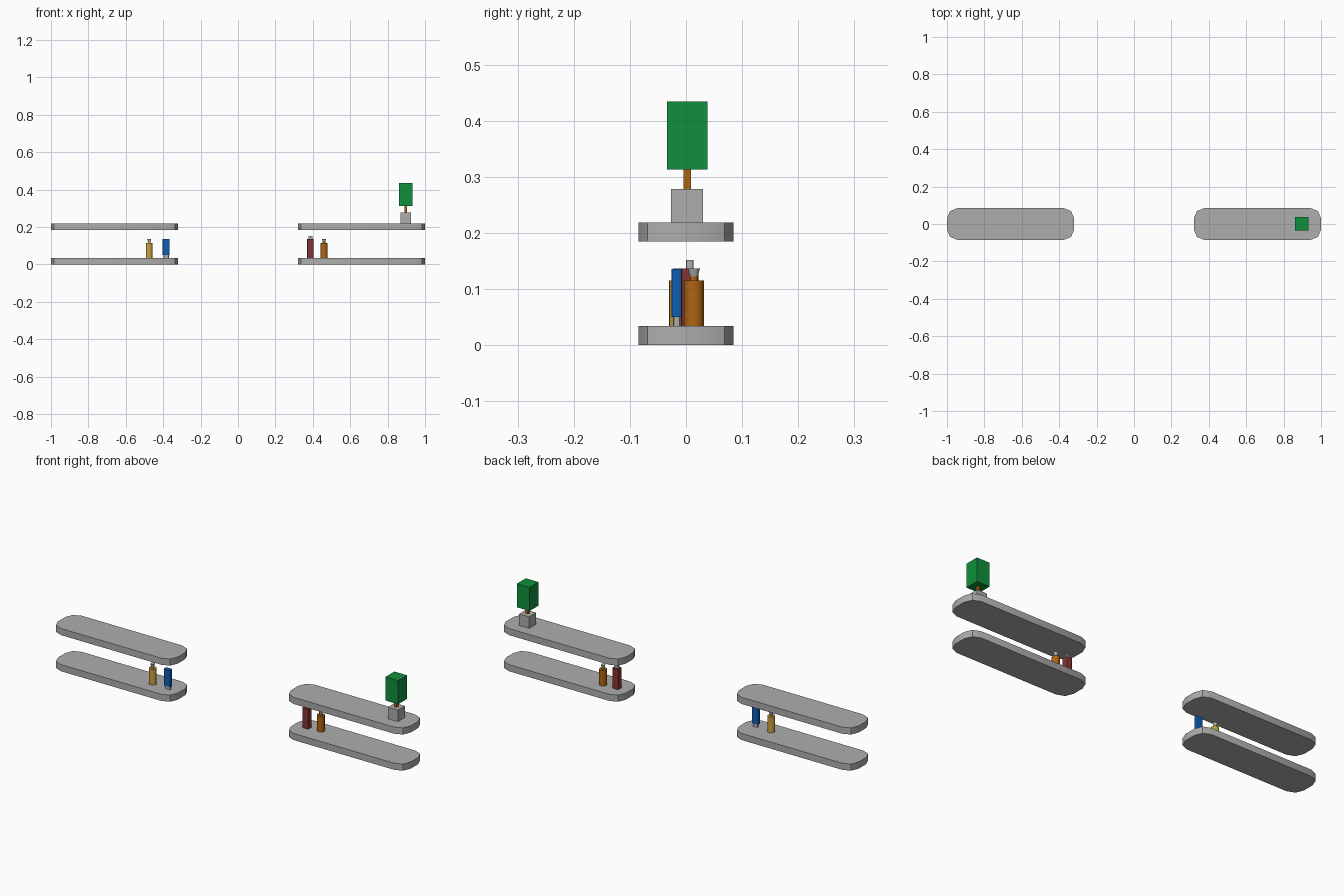
import bpy, bmesh, math

if "Cube" in bpy.data.objects:
    bpy.data.objects.remove(bpy.data.objects["Cube"])


def material(name, rgb):
    m = bpy.data.materials.new(name)
    m.diffuse_color = (*rgb, 1)
    m.use_nodes = True
    m.node_tree.nodes["Principled BSDF"].inputs["Base Color"].default_value = m.diffuse_color
    return m


GREY = material("light_grey", (0.42, 0.42, 0.42))
GREEN = material("leaf_green", (0.005, 0.28, 0.045))
BLUE = material("blue", (0.005, 0.11, 0.45))
YELLOW = material("yellow", (0.57, 0.37, 0.05))
ORANGE = material("amber", (0.43, 0.13, 0.006))
RED = material("dark_red", (0.24, 0.035, 0.035))


def finish(bm, name, mat):
    bmesh.ops.recalc_face_normals(bm, faces=bm.faces)
    me = bpy.data.meshes.new(name)
    bm.to_mesh(me)
    bm.free()
    me.materials.append(mat)
    ob = bpy.data.objects.new(name, me)
    bpy.context.collection.objects.link(ob)
    bpy.ops.object.select_all(action='DESELECT')
    ob.select_set(True)
    bpy.context.view_layer.objects.active = ob
    bpy.ops.object.shade_smooth_by_angle(angle=math.radians(32))
    return ob


def box(name, x, y, z0, z1, w, d, mat, radius=0, segments=2):
    """Box standing on z0, with optional rounded upright edges."""
    bm = bmesh.new()
    bmesh.ops.create_cube(bm, size=1)
    for v in bm.verts:
        v.co = (x + v.co.x * w, y + v.co.y * d, z1 if v.co.z > 0 else z0)
    if radius:
        upright = [e for e in bm.edges
                   if abs(e.verts[0].co.z - e.verts[1].co.z) > 1e-5]
        bmesh.ops.bevel(bm, geom=upright, offset=radius, segments=segments,
                        profile=0.5, affect='EDGES')
    return finish(bm, name, mat)


def lathe(name, x, y, profile, mat, sides=20):
    """Closed turned shape from (radius, z) points."""
    bm = bmesh.new()
    rings = []
    for r, z in profile:
        rings.append([bm.verts.new((x + r * math.cos(2 * math.pi * i / sides),
                                    y + r * math.sin(2 * math.pi * i / sides), z))
                      for i in range(sides)])
    for a, b in zip(rings, rings[1:]):
        for i in range(sides):
            j = (i + 1) % sides
            bm.faces.new((a[i], a[j], b[j], b[i]))
    bm.faces.new(rings[0])
    bm.faces.new(rings[-1])
    return finish(bm, name, mat)


# Two pairs of rounded shelf boards
for side, sx in (("left", -1), ("right", 1)):
    for level, z in (("lower", 0.0), ("upper", 0.185)):
        box(f"{side}_{level}_shelf", sx * 0.66, 0, z, z + 0.034,
            0.68, 0.17, GREY, 0.055)

# Round bottles with narrow necks and flared caps
for name, x, y, mat in (("yellow", -0.475, -0.012, YELLOW),
                        ("amber", 0.46, 0.014, ORANGE)):
    lathe(f"{name}_bottle", x, y,
          [(0.018, 0.034), (0.018, 0.115), (0.007, 0.115), (0.007, 0.124)], mat)
    lathe(f"{name}_bottle_cap", x, y, [(0.007, 0.122), (0.011, 0.137)], GREY)

# Blue tube standing on its cap
box("blue_tube", -0.384, -0.0165, 0.05, 0.136, 0.037, 0.019, BLUE, 0.005)
box("blue_tube_cap", -0.384, -0.0165, 0.034, 0.05, 0.028, 0.013, GREY, 0.004)

# Red bottle with a flat cap
box("red_bottle", 0.387, 0.0065, 0.034, 0.137, 0.034, 0.031, RED, 0.005)
box("red_bottle_cap", 0.387, 0.0065, 0.137, 0.152, 0.022, 0.013, GREY, 0.003)

# Small block tree in a pot
box("plant_pot", 0.896, 0.002, 0.219, 0.278, 0.057, 0.057, GREY)
box("plant_stem", 0.896, 0.002, 0.278, 0.315, 0.013, 0.013, ORANGE)
box("plant_foliage", 0.896, 0.002, 0.313, 0.434, 0.072, 0.072, GREEN)
